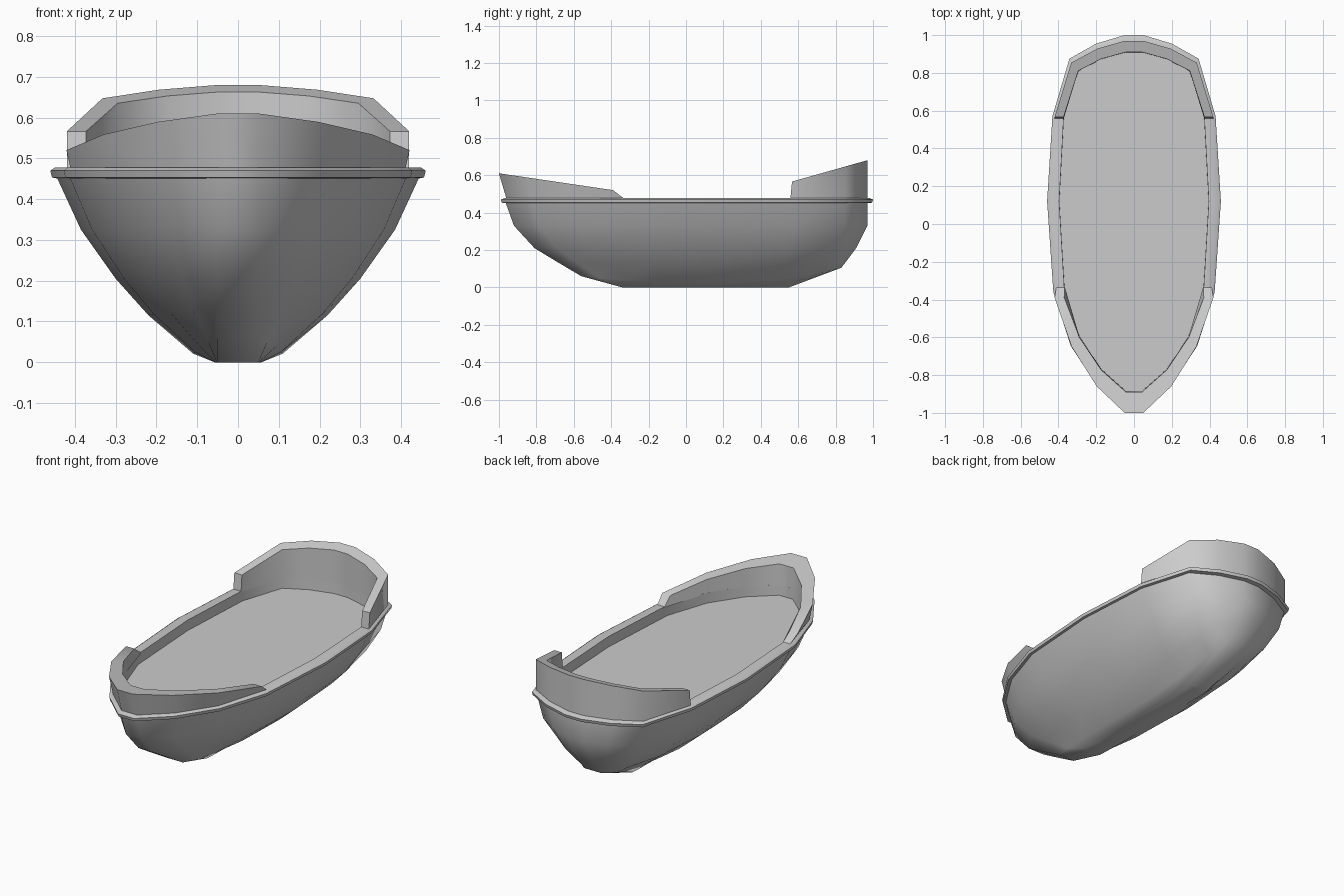
import bpy, bmesh, math

if "Cube" in bpy.data.objects:
    bpy.data.objects.remove(bpy.data.objects["Cube"])

# Half plan outline, front tip to back tip (x, y)
PLAN = [(.05, -1), (.2, -.86), (.335, -.65), (.427, -.36), (.46, .12),
        (.432, .57), (.342, .875), (.2, .955), (.05, 1)]


def warp(y, yf, yb):
    """Move the ends to yf / yb while the straight midship stays put."""
    if y > .57:
        return .57 + (y - .57) * (yb - .57) / .43
    if y < -.36:
        return -.36 + (y + .36) * (-.36 - yf) / .64
    return y


def half_ring(w, yf, yb):
    return [(x * w / .46, warp(y, yf, yb)) for x, y in PLAN]


def full(half):
    return half + [(-x, y, z) for x, y, z in reversed(half)]


def flat_ring(z, w, yf, yb):
    return full([(x, y, z) for x, y in half_ring(w, yf, yb)])


def hull_ring(w, z, yf, zf, yb, zb):
    """Hull ring keeping the narrow keel strip, its tips lifted to zf / zb."""
    half = []
    for x, y in PLAN:
        tip = zf if y < 0 else zb
        half.append((.05 + (x - .05) * (w - .05) / .41,
                     yf + (y + 1) / 2 * (yb - yf),
                     z + (tip - z) * y * y))
    return full(half)


def loft(name, rings, caps=(False, False), angle=35):
    """Skin between successive rings of equal point count."""
    bm = bmesh.new()
    vs = [[bm.verts.new(p) for p in r] for r in rings]
    n = len(rings[0])
    for a, b in zip(vs, vs[1:]):
        for i in range(n):
            j = (i + 1) % n
            bm.faces.new((a[i], a[j], b[j], b[i]))
    if caps[0]:
        bm.faces.new(vs[0])
    if caps[1]:
        bm.faces.new(vs[-1])
    bmesh.ops.recalc_face_normals(bm, faces=bm.faces[:])
    me = bpy.data.meshes.new(name)
    bm.to_mesh(me)
    bm.free()
    ob = bpy.data.objects.new(name, me)
    bpy.context.collection.objects.link(ob)
    bpy.ops.object.select_all(action='DESELECT')
    ob.select_set(True)
    bpy.context.view_layer.objects.active = ob
    bpy.ops.object.shade_smooth_by_angle(angle=math.radians(angle))


# Hull, keel to rail (half width, side z, front y, front z, back y, back z)
LEVELS = [(.057, 0, -.34, 0, .55, 0), (.11, .02, -.56, .06, .83, .105),
          (.22, .115, -.69, .137, .865, .15), (.30, .205, -.81, .21, .91, .21),
          (.385, .325, -.92, .33, .97, .33), (.445, .455, -.965, .455, .97, .455)]
loft("hull", [hull_ring(*l) for l in LEVELS], caps=(True, False), angle=60)

# Rail around the deck edge, with the low inner wall and the sunken deck
loft("rail_and_deck", [flat_ring(.45, .44, -.95, .965), flat_ring(.453, .456, -.985, .995),
                       flat_ring(.47, .46, -.99, 1), flat_ring(.478, .448, -.965, .98),
                       flat_ring(.478, .396, -.885, .91), flat_ring(.42, .395, -.884, .909)],
     caps=(False, True), angle=45)


def bulwark(name, idx, sections, top, end_shift):
    """Raised wall over the chosen plan stations, mirrored to the other side.
    sections: outer bottom, outer top, inner top, inner bottom (width, yf, yb)."""
    rows = []
    for k in idx:
        quad = []
        for ring, is_top in zip(sections, (0, 1, 1, 0)):
            x, y = half_ring(*ring)[k]
            if k == idx[0]:
                y += end_shift[is_top]
            quad.append((x, y, top(y) if is_top else .474))
        rows.append(quad)
    mirrored = [[(-x, y, z) for x, y, z in q] for q in reversed(rows)]
    loft(name, rows + mirrored, caps=(True, True), angle=50)


# Front bulwark flares forward, its ends ramp down to the rail
bulwark("front_bulwark", [3, 2, 1, 0],
        [(.442, -.96, .97), (.453, -1, .97), (.398, -.889, .91), (.396, -.885, .91)],
        lambda y: .61 - (y + 1) * .1475, (.03, -.03))

# Back bulwark, upright, rising towards the stern
bulwark("back_bulwark", [5, 6, 7, 8],
        [(.447, -.96, .97), (.447, -.96, .97), (.397, -.88, .91), (.396, -.88, .91)],
        lambda y: .68 + (y - .97) * .283, (-.012, -.003))
